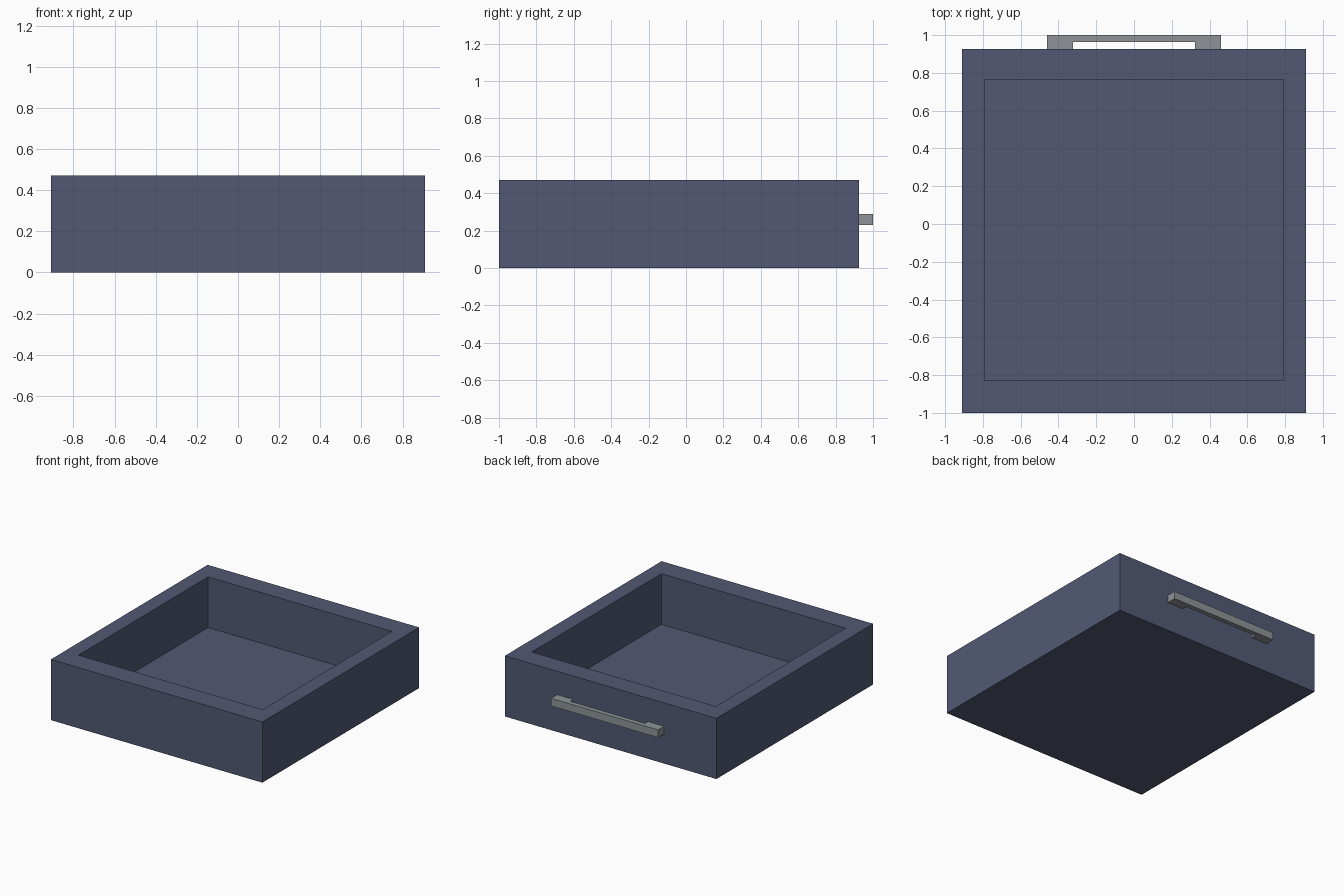
import bpy
import bmesh

if "Cube" in bpy.data.objects:
    bpy.data.objects.remove(bpy.data.objects["Cube"])


def material(name, srgb):
    m = bpy.data.materials.new(name)
    lin = [((c / 255 + 0.055) / 1.055) ** 2.4 for c in srgb]
    m.diffuse_color = (*lin, 1.0)
    m.use_nodes = True
    m.node_tree.nodes["Principled BSDF"].inputs["Base Color"].default_value = m.diffuse_color
    return m


def add_object(name, bm, mat):
    bmesh.ops.recalc_face_normals(bm, faces=bm.faces)
    me = bpy.data.meshes.new(name)
    bm.to_mesh(me)
    bm.free()
    me.materials.append(mat)
    ob = bpy.data.objects.new(name, me)
    bpy.context.collection.objects.link(ob)
    return ob


def prism(bm, outline, z0, z1):
    """Extrude a closed xy outline from z0 up to z1."""
    face = bm.faces.new([bm.verts.new((x, y, z0)) for x, y in outline])
    ext = bmesh.ops.extrude_face_region(bm, geom=[face])
    for v in ext["geom"]:
        if isinstance(v, bmesh.types.BMVert):
            v.co.z = z1


def rect(x, y0, y1):
    return [(-x, y0), (x, y0), (x, y1), (-x, y1)]


blue = material("slate blue", (82, 89, 116))
grey = material("handle grey", (142, 148, 152))

# Open tray: outer block, top face inset to the rim, then sunk to the floor
TOP, FLOOR = 0.472, 0.078
bm = bmesh.new()
prism(bm, rect(0.91, -1.0, 0.926), 0.0, TOP)
top = max(bm.faces, key=lambda f: f.calc_center_median().z)
bmesh.ops.inset_individual(bm, faces=[top], thickness=0.118)
for v in top.verts:
    v.co.x = 0.792 if v.co.x > 0 else -0.792
    v.co.y = 0.764 if v.co.y > 0 else -0.829
ext = bmesh.ops.extrude_face_region(bm, geom=[top])
for v in ext["geom"]:
    if isinstance(v, bmesh.types.BMVert):
        v.co.z = FLOOR
if top.is_valid:
    bmesh.ops.delete(bm, geom=[top], context="FACES_ONLY")
add_object("drawer_tray", bm, blue)

# Bracket handle: U-shaped outline with two feet on the back wall
half = [(0.322, 0.963), (0.322, 0.926), (0.46, 0.926), (0.46, 1.0)]
bm = bmesh.new()
prism(bm, half + [(-x, y) for x, y in reversed(half)], 0.23, 0.29)
add_object("pull_handle", bm, grey)
